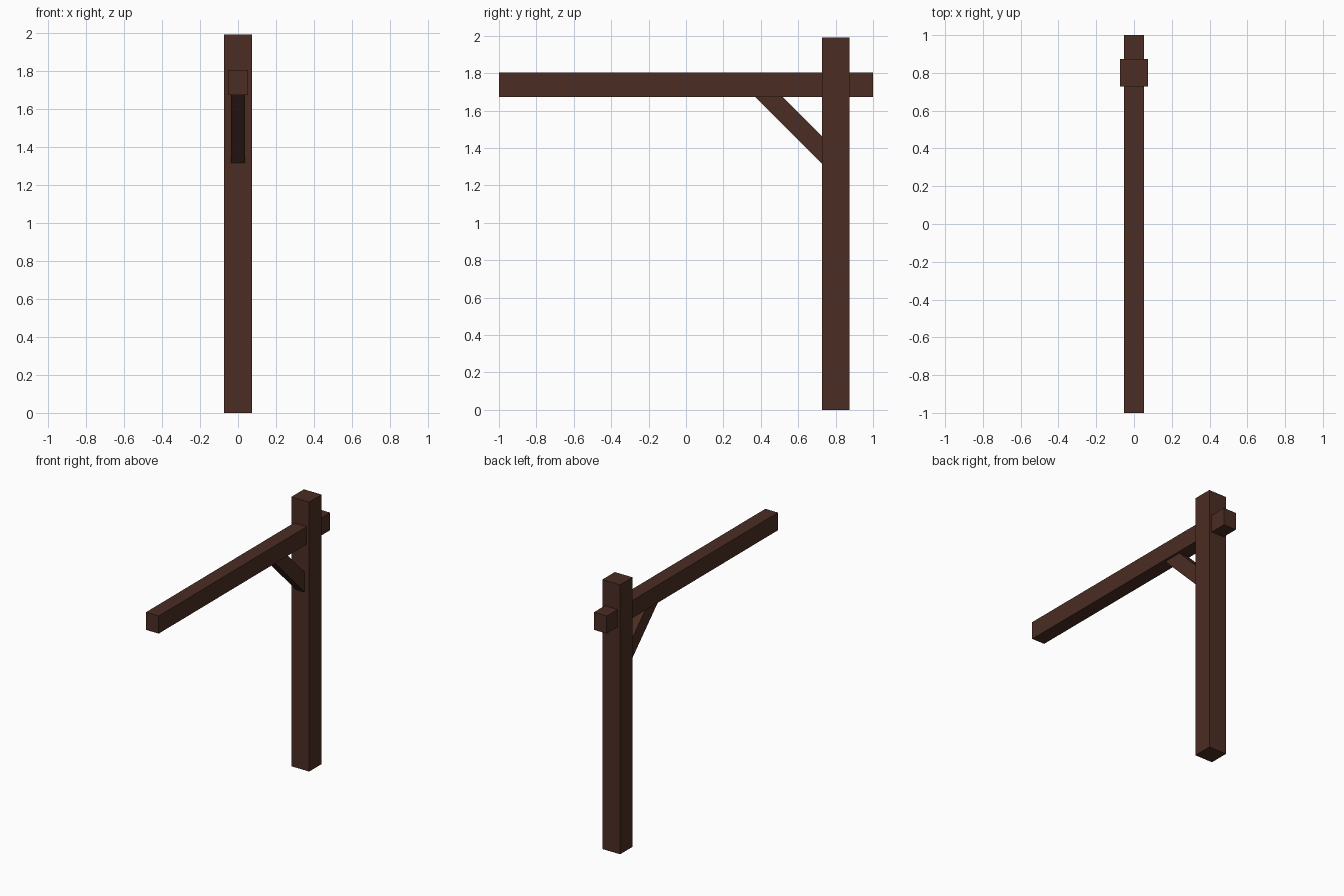
import bpy

if "Cube" in bpy.data.objects:
    bpy.data.objects.remove(bpy.data.objects["Cube"])

# Dark stained timber
wood = bpy.data.materials.new("dark_brown_wood")
wood.diffuse_color = (0.070, 0.026, 0.017, 1)
wood.use_nodes = True
wood.node_tree.nodes["Principled BSDF"].inputs["Base Color"].default_value = wood.diffuse_color


def prism(name, profile, half_width):
    """Extrude a (y, z) profile, counter-clockwise seen from +x, along x."""
    n = len(profile)
    verts = [(s * half_width, y, z) for s in (-1, 1) for y, z in profile]
    faces = [tuple(range(n - 1, -1, -1)), tuple(range(n, 2 * n))]
    faces += [(i, (i + 1) % n, (i + 1) % n + n, i + n) for i in range(n)]
    mesh = bpy.data.meshes.new(name)
    mesh.from_pydata(verts, [], faces)
    mesh.materials.append(wood)
    obj = bpy.data.objects.new(name, mesh)
    bpy.context.collection.objects.link(obj)
    return obj


def box(name, y0, y1, z0, z1, half_width):
    return prism(name, [(y0, z0), (y1, z0), (y1, z1), (y0, z1)], half_width)


# Upright post
box("post", 0.727, 0.873, 0.0, 1.99, 0.073)
# Long arm passing through the post
box("cross_beam", -1.0, 1.0, 1.673, 1.803, 0.052)
# Diagonal brace at 45 degrees, ends tucked into post and beam
prism("brace", [(0.349, 1.693), (0.747, 1.295), (0.747, 1.443), (0.497, 1.693)][0:1]
      + [(0.747, 1.295), (0.747, 1.443), (0.497, 1.693)], 0.036)
